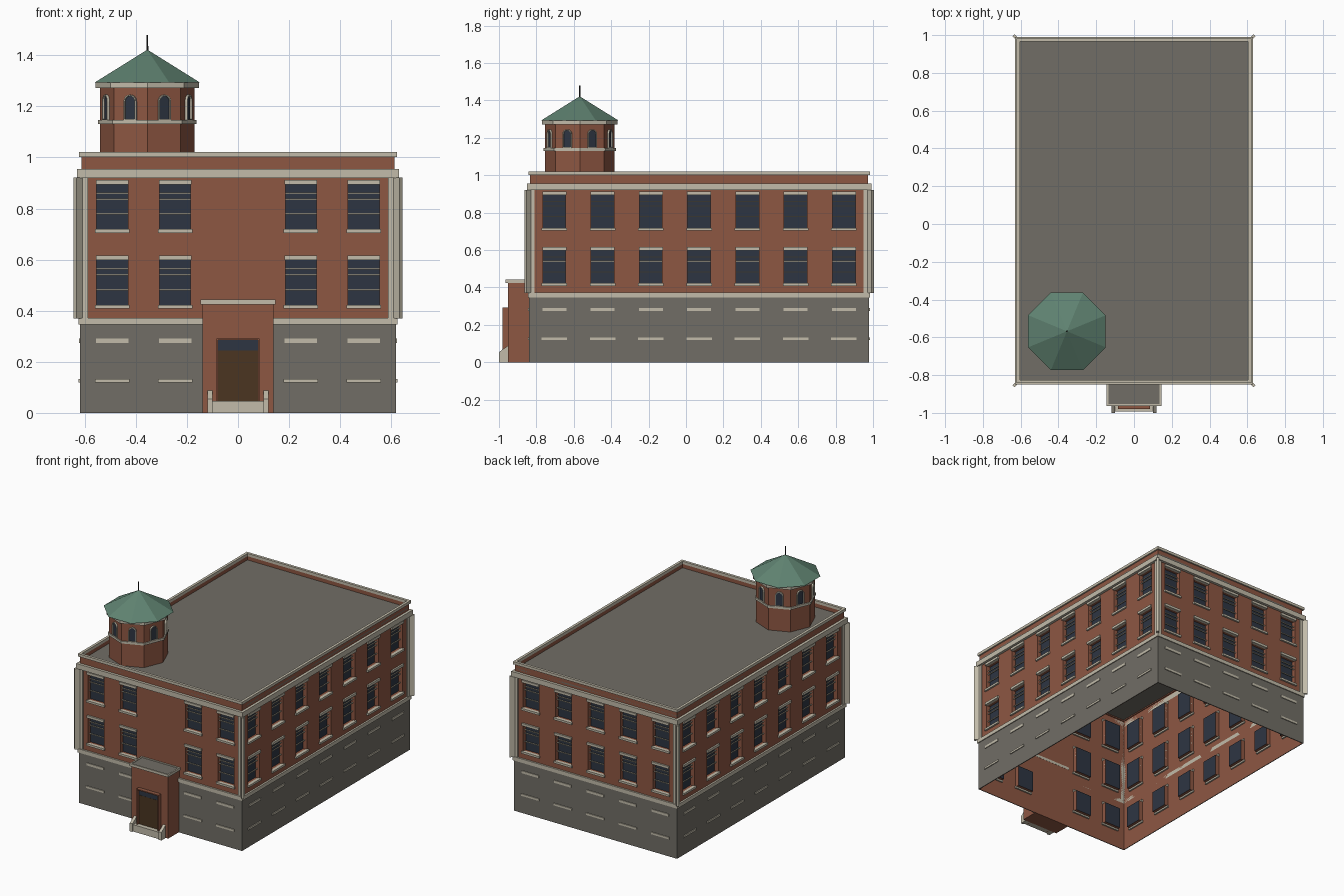
import bpy, bmesh, math
from mathutils import Matrix, Vector

if "Cube" in bpy.data.objects:
    bpy.data.objects.remove(bpy.data.objects["Cube"])


def material(name, rgb):
    m = bpy.data.materials.new(name)
    m.use_nodes = True
    m.diffuse_color = (*rgb, 1)
    m.node_tree.nodes["Principled BSDF"].inputs["Base Color"].default_value = (*rgb, 1)
    return m


BRICK = material("brick", (0.27, 0.095, 0.055))
STONE = material("grey stone", (0.165, 0.155, 0.133))
TRIM = material("cream trim", (0.54, 0.50, 0.40))
GLASS = material("dark glass", (0.027, 0.036, 0.055))
GREEN = material("green copper", (0.115, 0.225, 0.165))
WOOD = material("brown door", (0.069, 0.036, 0.015))
IRON = material("dark iron", (0.02, 0.02, 0.02))


def finish(name, bm, *mats):
    me = bpy.data.meshes.new(name)
    bm.to_mesh(me)
    bm.free()
    for m in mats:
        me.materials.append(m)
    ob = bpy.data.objects.new(name, me)
    bpy.context.collection.objects.link(ob)
    return ob


def add_box(bm, x, y, z, mat=Matrix()):
    """Box from (min, max) pairs, placed with a matrix."""
    size = Matrix.Diagonal((x[1] - x[0], y[1] - y[0], z[1] - z[0], 1))
    mid = Matrix.Translation((sum(x) / 2, sum(y) / 2, sum(z) / 2))
    return bmesh.ops.create_cube(bm, size=1, matrix=mat @ mid @ size)["verts"]


def box(name, x, y, z, mat):
    bm = bmesh.new()
    add_box(bm, x, y, z)
    return finish(name, bm, mat)


def ring(name, hx, hy, cy, t, z, mat):
    """Rectangular frame lying flat: outer half sizes, thickness t."""
    bm = bmesh.new()
    for s in (-1, 1):
        add_box(bm, (-hx, hx), sorted((cy + s * hy, cy + s * (hy - t))), z)
        add_box(bm, sorted((s * hx, s * (hx - t))), (cy - hy + t, cy + hy - t), z)
    return finish(name, bm, mat)


def octagon(name, r1, r2, z, mat, at, turn=0.0):
    bm = bmesh.new()
    place = Matrix.Translation((*at, sum(z) / 2)) @ Matrix.Rotation(turn, 4, "Z")
    bmesh.ops.create_cone(bm, cap_ends=True, segments=8, radius1=r1, radius2=r2,
                          depth=z[1] - z[0], matrix=place)
    return finish(name, bm, mat)


# Main block: hollow brick walls with recessed windows
CY, HX, HY = 0.07, 0.612, 0.903
ROWS = [(0.13, 0.275), (0.42, 0.6), (0.716, 0.896)]
HALF, DEPTH, WALL_TOP = 0.061, 0.03, 1.002


def facing(normal, dist):
    """Local x along the wall, y outward, z up."""
    n = Vector(normal)
    t = Vector((0, 0, 1)).cross(n)
    m = Matrix((t, n, (0, 0, 1))).transposed().to_4x4()
    m.translation = Vector((0, CY, 0)) + n * dist
    return m


def brick_wall(side, m, half_len, centres):
    bm = bmesh.new()

    def quad(pts, idx=0):
        bm.faces.new([bm.verts.new(m @ Vector(p)) for p in pts]).material_index = idx

    us = [-half_len] + [c + s * HALF for c in centres for s in (-1, 1)] + [half_len]
    zs = [0] + [z for row in ROWS for z in row] + [WALL_TOP]
    for i, (a, b) in enumerate(zip(us, us[1:])):
        for j, (c, d) in enumerate(zip(zs, zs[1:])):
            edge = [(a, c), (b, c), (b, d), (a, d)]
            if (i % 2 and j % 2):
                quad([(u, -DEPTH, z) for u, z in edge], 1)
                for p, q in zip(edge, edge[1:] + edge[:1]):
                    quad([(p[0], 0, p[1]), (q[0], 0, q[1]),
                          (q[0], -DEPTH, q[1]), (p[0], -DEPTH, p[1])])
            else:
                quad([(u, 0, z) for u, z in edge])
    finish(side + "_brick_wall", bm, BRICK, GLASS)

    # Sills, lintels and sash bars
    stone, bars = bmesh.new(), bmesh.new()
    for c in centres:
        for k, (lo, hi) in enumerate(ROWS):
            add_box(stone, (c - 0.068, c + 0.068), (-0.01, 0.012), (lo - 0.011, lo + 0.003), m)
            add_box(stone, (c - 0.064, c + 0.064), (-0.01, 0.011), (hi - 0.001, hi + 0.016), m)
            if k:
                for f in (0.35, 0.67, 0.8):
                    z = lo + f * (hi - lo)
                    add_box(bars, (c - HALF, c + HALF), (-0.02, -0.014), (z - 0.003, z + 0.003), m)
    finish(side + "_sills_and_lintels", stone, TRIM)
    finish(side + "_sash_bars", bars, TRIM)


pitch, side_pitch = 0.246, 0.258
long_row = [i * side_pitch for i in range(-3, 4)]
brick_wall("front", facing((0, -1, 0), HY), HX, [i * pitch for i in (-2, -1, 1, 2)])
brick_wall("back", facing((0, 1, 0), HY), HX, [i * pitch for i in range(-2, 3)])
brick_wall("left", facing((1, 0, 0), HX), HY, long_row)
brick_wall("right", facing((-1, 0, 0), HX), HY, long_row)

# Stone base, trim bands, parapet and roof
ring("stone_base", HX + 0.006, HY + 0.006, CY, 0.005, (0, 0.348), STONE)
ring("lower_trim_band", HX + 0.012, HY + 0.012, CY, 0.012, (0.346, 0.372), TRIM)
ring("upper_trim_band", HX + 0.018, HY + 0.018, CY, 0.018, (0.92, 0.955), TRIM)
ring("parapet_lining", HX - 0.001, HY - 0.001, CY, 0.006, (0.96, 1.002), BRICK)
ring("parapet_cap", HX + 0.010, HY + 0.010, CY, 0.018, (1.002, 1.021), TRIM)
box("flat_roof", (-HX, HX), (CY - HY, CY + HY), (0.968, 0.976), STONE)

# Corner boards with a diagonal fin
bm = bmesh.new()
for sx in (-1, 1):
    for sy in (-1, 1):
        x, y, z = sx * HX, CY + sy * HY, (0.37, 0.922)
        add_box(bm, sorted((x - sx * 0.024, x + sx * 0.008)), sorted((y, y + sy * 0.008)), z)
        add_box(bm, sorted((x, x + sx * 0.008)), sorted((y - sy * 0.024, y)), z)
        turn = Matrix.Translation((x, y, 0)) @ Matrix.Rotation(math.atan2(sy, sx), 4, "Z")
        add_box(bm, (0, 0.036), (-0.008, 0.008), z, turn)
finish("corner_boards", bm, TRIM)

# Entrance porch
FRONT = -0.953
box("porch", (-0.139, 0.139), (FRONT, CY - HY), (0, 0.428), BRICK)
ring("porch_cap", 0.146, 0.066, -0.898, 0.01, (0.425, 0.443), TRIM)
box("porch_roof", (-0.138, 0.138), (-0.955, -0.835), (0.428, 0.439), STONE)
bm = bmesh.new()
for s in (-1, 1):
    add_box(bm, sorted((s * 0.078, s * 0.084)), (-0.98, FRONT), (0.0, 0.292))
add_box(bm, (-0.078, 0.078), (-0.98, FRONT), (0.285, 0.292))
finish("door_surround", bm, BRICK)
box("door", (-0.078, 0.078), (-0.962, FRONT), (0.045, 0.245), WOOD)
box("door_transom_window", (-0.078, 0.078), (-0.961, FRONT), (0.245, 0.285), GLASS)

# Entrance step with sloping side walls
box("door_step", (-0.1, 0.1), (-0.992, FRONT), (0, 0.047), TRIM)
bm = bmesh.new()
for s in (-1, 1):
    for v in add_box(bm, sorted((s * 0.1, s * 0.12)), (-1.0, FRONT), (0, 0.088)):
        if v.co.z > 0.05 and v.co.y < -0.99:
            v.co.z = 0.055
finish("step_side_walls", bm, TRIM)

# Octagonal tower
AT, R, EIGHTH = (-0.355, -0.568), 0.185, math.pi / 4
octagon("tower_body", R, R, (0.97, 1.275), BRICK, AT)
octagon("tower_sill_band", R + 0.008, R + 0.008, (1.131, 1.146), TRIM, AT)
octagon("tower_eaves", R + 0.018, R + 0.018, (1.272, 1.294), TRIM, AT)
octagon("tower_roof", 0.222, 0.0, (1.294, 1.422), GREEN, AT, EIGHTH / 2)
octagon("tower_spike", 0.004, 0.003, (1.41, 1.48), IRON, AT)


def arch(half, bottom, spring, y):
    curve = [(half * math.cos(a * math.pi / 8), spring + half * math.sin(a * math.pi / 8))
             for a in range(9)]
    return [Vector((x, y, z)) for x, z in [(half, bottom)] + curve + [(-half, bottom)]]


# Arched tower windows, one on each face
frames, panes = bmesh.new(), bmesh.new()
for i in range(8):
    m = Matrix.Translation((*AT, 0)) @ Matrix.Rotation((i + 0.5) * EIGHTH, 4, "Z")
    m = m @ Matrix.Translation((0, R * math.cos(EIGHTH / 2), 0))
    loops = [arch(h, b, 1.22, y) for h, b, y in
             ((0.026, 1.146, 0), (0.026, 1.146, 0.01), (0.021, 1.15, 0.01), (0.021, 1.15, 0))]
    rows = [[frames.verts.new(m @ p) for p in loop] for loop in loops]
    for r1, r2 in zip(rows, rows[1:]):
        for k in range(len(r1)):
            n = (k + 1) % len(r1)
            frames.faces.new((r1[k], r1[n], r2[n], r2[k]))
    panes.faces.new([panes.verts.new(m @ p) for p in arch(0.022, 1.147, 1.22, 0.002)])
finish("tower_window_frames", frames, TRIM)
finish("tower_window_panes", panes, GLASS)
